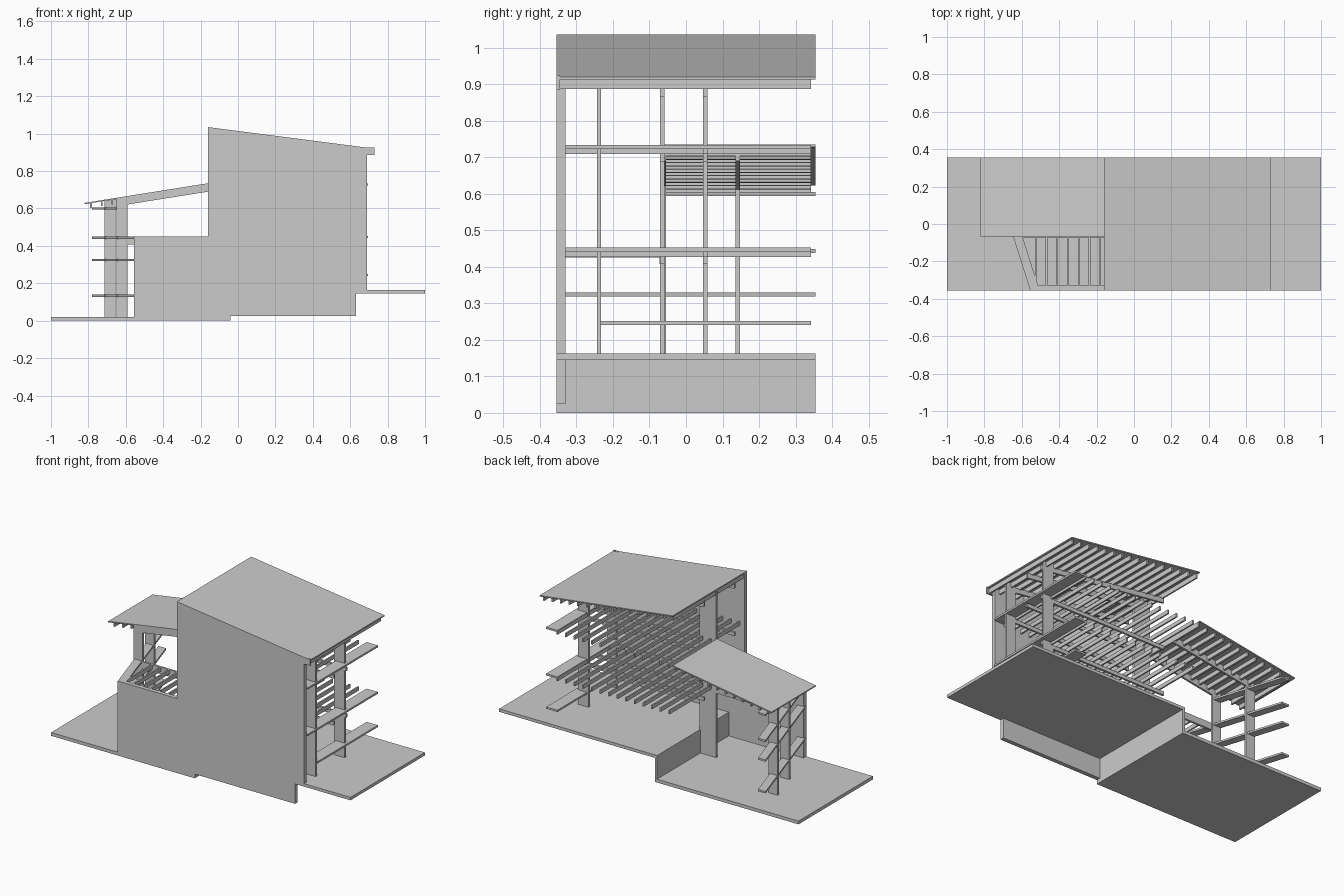
import bpy, bmesh

if "Cube" in bpy.data.objects:
    bpy.data.objects.remove(bpy.data.objects["Cube"])

def prism(name, pts, lo, hi, axis='y'):
    """Extrude a polygon: (x, z) points along y, or (x, y) points along z."""
    bm = bmesh.new()
    def co(p, t):
        return (p[0], t, p[1]) if axis == 'y' else (p[0], p[1], t)
    f = bm.faces.new([bm.verts.new(co(p, lo)) for p in pts])
    r = bmesh.ops.extrude_face_region(bm, geom=[f])
    d = hi - lo
    bmesh.ops.translate(bm, verts=[v for v in r['geom'] if isinstance(v, bmesh.types.BMVert)],
                        vec=(0, d, 0) if axis == 'y' else (0, 0, d))
    bmesh.ops.recalc_face_normals(bm, faces=bm.faces)
    me = bpy.data.meshes.new(name)
    bm.to_mesh(me)
    bm.free()
    ob = bpy.data.objects.new(name, me)
    bpy.context.collection.objects.link(ob)
    return ob

def box(name, x0, x1, y0, y1, z0, z1):
    return prism(name, [(x0, z0), (x1, z0), (x1, z1), (x0, z1)], y0, y1)

def sloped(name, fn, x0, x1, y0, y1, top, bottom):
    """Bar following a roof slope, offset below it."""
    return prism(name, [(x0, fn(x0) - bottom), (x1, fn(x1) - bottom),
                        (x1, fn(x1) - top), (x0, fn(x0) - top)], y0, y1)

def main_z(x):
    return 1.035 - (x + 0.16) * 0.115 / 0.89

def low_z(x):
    return 0.63 + (x + 0.82) * 0.105 / 0.66

def facade_x(y):
    return -0.555 - (y + 0.355) * 0.225 / 0.71

Y = 0.355
# ground: two terraces and the retaining wall between
box('lower_ground_slab', -1, -0.04, -Y, Y, 0, 0.02)
box('upper_ground_slab', -0.05, 1, -Y, Y, 0.145, 0.163)
box('retaining_wall', -0.055, -0.04, -Y, Y, 0, 0.163)

# stepped front wall
prism('front_wall', [(-0.555, 0), (-0.04, 0), (-0.04, 0.025), (0.63, 0.025), (0.63, 0.15),
                     (0.69, 0.15), (0.69, main_z(0.69) - 0.004), (-0.16, main_z(-0.16) - 0.004),
                     (-0.16, 0.45), (-0.555, 0.45)], -Y, -0.33)

# roofs
sloped('main_roof', main_z, -0.16, 0.73, -Y, Y, 0, 0.007)
sloped('low_roof', low_z, -0.82, -0.16, -0.067, Y, 0, 0.007)
for i in range(16):
    x = -0.155 + i * 0.0575
    sloped('main_rafter', main_z, x, x + 0.01, -0.345, 0.342, 0.007, 0.035)
for i in range(12):
    x = -0.79 + i * 0.0565
    sloped('low_rafter', low_z, x, x + 0.01, -0.06, 0.342, 0.007, 0.032)
box('main_roof_edge_beam', 0.69, 0.73, -Y, -0.345, 0.885, 0.925)
for y in (-0.238, -0.065, 0.053):
    sloped('main_roof_beam', main_z, -0.16, 0.69, y - 0.006, y + 0.006, 0.03, 0.06)
sloped('low_roof_side_beam', low_z, -0.6, -0.16, -0.067, -0.055, 0.005, 0.045)
sloped('low_roof_middle_beam', low_z, -0.71, -0.16, 0.136, 0.148, 0.005, 0.045)

# columns, wide in x and thin in y
def column(x0, x1, y, z0, fn):
    prism('column', [(x0, z0), (x1, z0), (x1, fn(x1) - 0.005), (x0, fn(x0) - 0.005)],
          y - 0.006, y + 0.006)
column(-0.715, -0.655, 0.142, 0.02, low_z)
column(-0.65, -0.59, -0.061, 0.02, low_z)
column(-0.16, -0.05, -0.065, 0.02, main_z)
column(0.63, 0.69, -0.238, 0.16, main_z)
column(0.61, 0.68, 0.053, 0.16, main_z)
column(0.63, 0.69, -0.336, 0.16, main_z)

# slanted left facade: planks along its line
def slanted(name, y0, y1, z0, z1, w=0.05):
    a, b = facade_x(y0), facade_x(y1)
    prism(name, [(a, y0), (a + w, y0), (b + w, y1), (b, y1)], z0, z1, 'z')
for z in (0.128, 0.319, 0.438):
    slanted('left_shelf', -Y, Y, z, z + 0.011)
slanted('left_top_shelf', -0.06, Y, 0.594, 0.605)

# right facade boards
for y0, z in ((-0.235, 0.24), (-0.33, 0.441), (-0.33, 0.722)):
    box('right_shelf', 0.62, 0.695, y0, 0.342, z, z + 0.011)

# open floors: joists along y carried by beams along x
for z in (0.441, 0.722):
    for i in range(14):
        x = -0.13 + i * 0.0575
        box('floor_joist', x, x + 0.009, -0.33, 0.342, z - 0.014, z + 0.009)
    for y in (-0.238, -0.065, 0.053):
        box('floor_beam', -0.16, 0.69, y - 0.006, y + 0.006, z - 0.034, z - 0.012)

# terrace joists and side beam
for i in range(7):
    x = -0.53 + i * 0.0575
    y0 = max(-0.333, -0.067 - 0.27)
    box('terrace_joist', x, x + 0.009, y0, -0.06, 0.425, 0.449)
box('terrace_beam', -0.6, -0.16, -0.072, -0.06, 0.408, 0.449)
